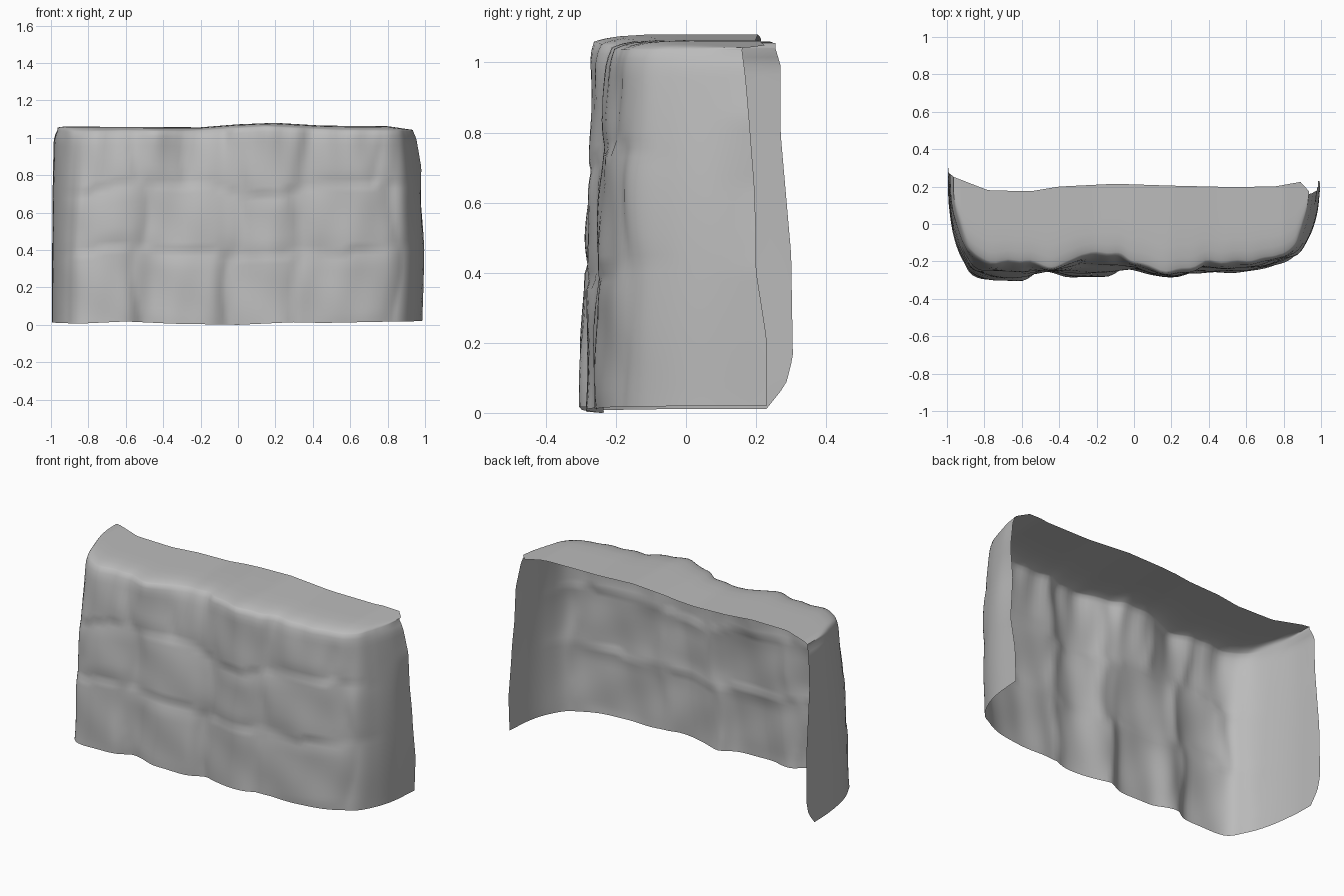
import bpy, bmesh, math
from mathutils import Vector

if "Cube" in bpy.data.objects:
    bpy.data.objects.remove(bpy.data.objects["Cube"])

# Plan outlines of the wall at the foot and at the lip, left end to right end
FOOT = [(-.995, .23), (-.99, .1), (-.965, -.06), (-.915, -.19), (-.84, -.28), (-.62, -.3), (-.48, -.25),
        (-.34, -.28), (-.16, -.28), (-.02, -.24), (.18, -.278), (.38, -.255), (.58, -.25),
        (.75, -.215), (.86, -.165), (.932, -.06), (.97, .06), (.985, .23)]
LIP = [(-.985, .26), (-.972, .1), (-.93, -.045), (-.875, -.145), (-.79, -.205), (-.58, -.215), (-.42, -.24),
       (-.28, -.178), (-.1, -.168), (-.0, -.22), (.2, -.262), (.38, -.222), (.58, -.212),
       (.74, -.187), (.85, -.135), (.9, -.04), (.935, .07), (.95, .16)]
# Ragged side edges: height, x, y
LEFT_END = [(0, -.995, .23), (.07, -.995, .285), (.15, -.995, .305), (.45, -.993, .3), (.8, -.99, .27), (1.0, -.985, .27), (1.05, -.978, .255)]
RIGHT_END = [(0, .985, .23), (.2, .992, .23), (.4, .996, .2), (.5, .99, .2), (.65, .978, .195), (.85, .98, .18), (.97, .96, .17), (1.05, .948, .16)]
# Back edge of the cap: x, y
BACK = [(-.985, .26), (-.78, .18), (-.55, .175), (-.4, .2), (-.1, .215), (.2, .205), (.5, .198), (.75, .2), (.89, .225), (.945, .165)]
CAP_Z = [(-1, 1.05), (-.93, 1.06), (-.2, 1.056), (.0, 1.072), (.2, 1.08), (.45, 1.065), (.8, 1.062), (.95, 1.04)]
LIP_Z = [(-1, 1.045), (-.93, 1.03), (-.6, 1.038), (-.3, 1.033), (.15, 1.06), (.55, 1.038), (.95, 1.035)]
FOOT_Z = [(-1, .012), (-.85, .006), (-.6, .018), (-.35, .006), (0, .0), (.3, .014), (.45, .01), (.75, .016), (1, .02)]
# Stone courses: lower height, upper height, vertical joints
COURSES = [(-.05, .39, (-1.2, -.54, -.05, .31, .85, 1.3)),
           (.39, .73, (-1.2, -.82, -.5, 0, .31, .84, 1.3)),
           (.73, 1.12, (-1.2, -.54, -.27, .03, .37, .75, 1.3))]
SUB = 7
ROWS = 40


def lerp(table, t, k=1):
    for a, b in zip(table, table[1:]):
        if t <= b[0]:
            f = max(0, (t - a[0]) / (b[0] - a[0]))
            return a[k] + (b[k] - a[k]) * f
    return table[-1][k]


def smooth_path(pts):
    """Catmull-Rom curve through the points."""
    pts = [Vector(p) for p in pts]
    p = [2 * pts[0] - pts[1]] + pts + [2 * pts[-1] - pts[-2]]
    out = []
    for i in range(1, len(p) - 2):
        a, b, c, d = p[i - 1:i + 3]
        for s in range(SUB):
            t = s / SUB
            out.append(.5 * (2 * b + (c - a) * t + (2 * a - 5 * b + 4 * c - d) * t * t
                             + (3 * b - a - 3 * c + d) * t ** 3))
    return out + [pts[-1]]


def stone(x, z):
    """Pillow height of the stone at this place, negative in the joints."""
    wz = z + .025 * math.sin(5 * x + 1) + .012 * math.sin(13 * x)
    wx = x + .025 * math.sin(9 * z + 2 * x)
    for lo, hi, joints in COURSES:
        if wz < hi:
            break
    dz = max(0, min(wz - lo, hi - wz))
    dx = min(abs(wx - j) for j in joints)
    # the bed joints are deeper in some places than in others
    bed = 1 - (.42 + .3 * math.sin(7 * x + 9 * hi)) * (1 - min(1, dz / .09)) ** 1.5
    side = 1 - .7 * (1 - min(1, dx / .07)) ** 1.5
    rough = .003 * math.sin(11 * x + 17 * z) + .002 * math.sin(29 * x - 8 * z)
    chips = .006 * math.sin(41 * x + 1) * max(0, (z - .75) / .3)
    return .016 * bed * side - .01 + rough + chips


def wall_row(f):
    """One horizontal row of wall points at height fraction f."""
    g = .82 * f ** 2.4 + .18 * f ** .6
    ctrl = [((1 - g) * a[0] + g * b[0], (1 - g) * a[1] + g * b[1]) for a, b in zip(FOOT, LIP)]
    z = f * 1.05
    ctrl[0] = (lerp(LEFT_END, z, 1), lerp(LEFT_END, z, 2))
    ctrl[-1] = (lerp(RIGHT_END, z, 1), lerp(RIGHT_END, z, 2))
    for i in (-4, -3, -2):                           # right corner swells at mid height
        ctrl[i] = (ctrl[i][0] + .018 * math.sin(math.pi * f), ctrl[i][1])
    row = []
    for p in smooth_path(ctrl):
        lo, hi = lerp(FOOT_Z, p.x), lerp(LIP_Z, p.x)
        z = lo + (hi - lo) * f
        flat = max(0, min(1, -p.y / .15))            # stones fade out on the returns
        pull = .012 * max(0, (f - .94) / .06) ** 2   # the lip rounds inward
        x = p.x - math.copysign(pull, p.x) * (1 - flat)
        row.append(Vector((x, p.y + flat * (pull - stone(p.x, z)), z)))
    return row


rows = [wall_row(i / ROWS) for i in range(ROWS + 1)]
lip = rows[-1]

# Cap rows run from the lip to the back edge, rounding over at the front
for t in (.025, .07, .15, .3, .5, .75, 1):
    row = []
    for p in lip:
        y = p.y + (max(lerp(BACK, p.x), p.y) - p.y) * t
        top = max(lerp(CAP_Z, p.x), p.z)
        row.append(Vector((p.x, y, p.z + (top - p.z) * (1 - (1 - t) ** 9))))
    rows.append(row)

bm = bmesh.new()
grid = [[bm.verts.new(p) for p in r] for r in rows]
for r0, r1 in zip(grid, grid[1:]):
    for i in range(len(r0) - 1):
        bm.faces.new((r0[i], r0[i + 1], r1[i + 1], r1[i]))
bmesh.ops.remove_doubles(bm, verts=bm.verts, dist=.0005)
mesh = bpy.data.meshes.new("stone_wall")
bm.to_mesh(mesh)
bm.free()

wall = bpy.data.objects.new("stone_wall", mesh)
bpy.context.collection.objects.link(wall)
grey = bpy.data.materials.new("stone grey")
grey.diffuse_color = (.5, .5, .5, 1)
grey.use_nodes = True
grey.node_tree.nodes["Principled BSDF"].inputs["Base Color"].default_value = grey.diffuse_color
mesh.materials.append(grey)
bpy.context.view_layer.objects.active = wall
wall.select_set(True)
bpy.ops.object.shade_smooth_by_angle(angle=math.radians(60))
